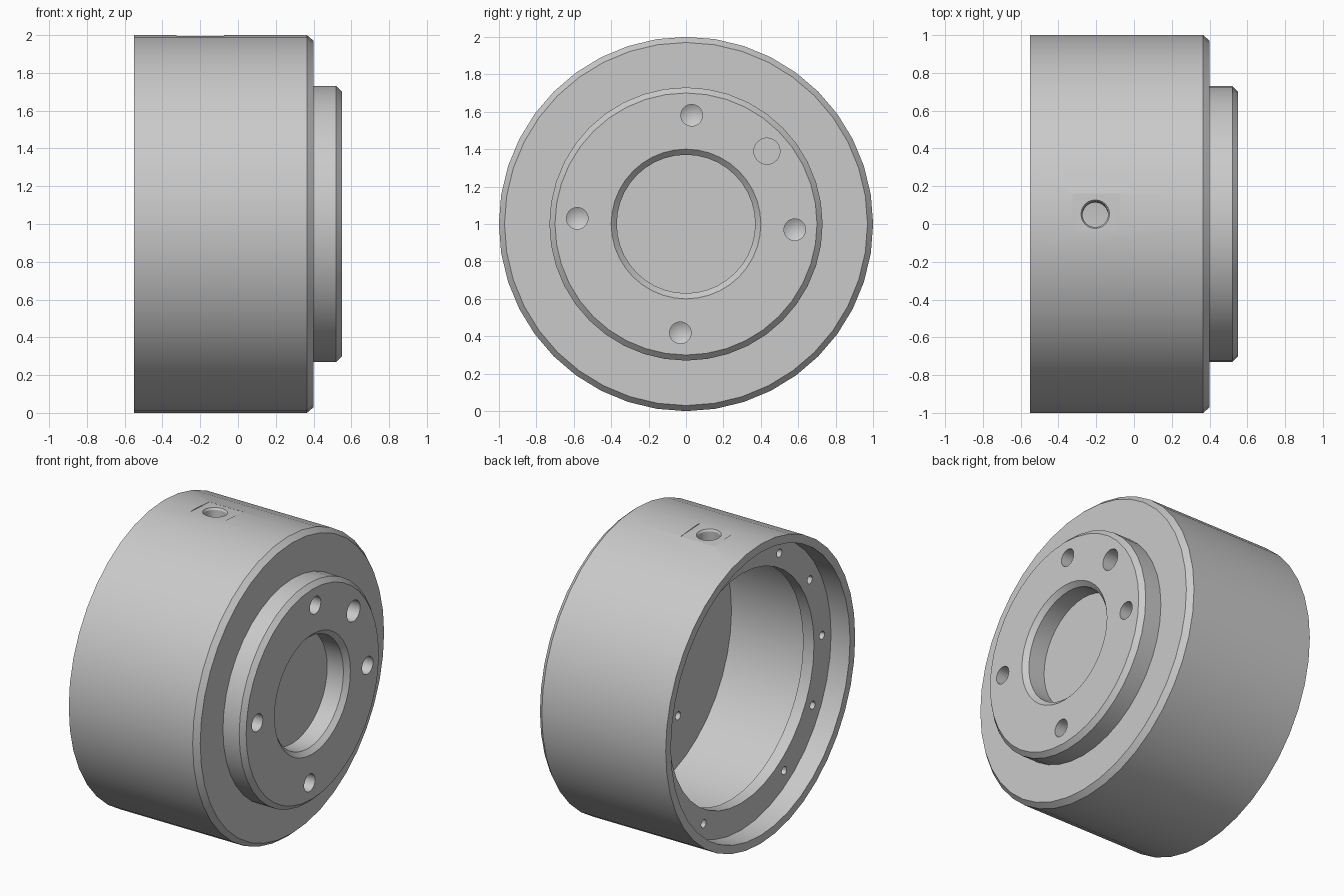
import bpy, bmesh
from math import cos, sin, pi, radians
from mathutils import Matrix

cube = bpy.data.objects.get("Cube")
if cube:
    bpy.data.objects.remove(cube, do_unlink=True)

steel = bpy.data.materials.new("grey_steel")
steel.use_nodes = True
GREY = (0.59, 0.59, 0.59, 1)
steel.diffuse_color = GREY
steel.node_tree.nodes["Principled BSDF"].inputs["Base Color"].default_value = GREY


def lathe(name, profile, segments, matrix):
    """Spin an (x, radius) profile around the x axis into a closed solid."""
    bm = bmesh.new()
    verts = [bm.verts.new((x, 0, r)) for x, r in profile]
    edges = [bm.edges.new(pair) for pair in zip(verts, verts[1:])]
    bmesh.ops.spin(bm, geom=verts + edges, cent=(0, 0, 0), axis=(1, 0, 0),
                   angle=2 * pi, steps=segments)
    bmesh.ops.remove_doubles(bm, verts=bm.verts[:], dist=0.0005)
    bmesh.ops.recalc_face_normals(bm, faces=bm.faces[:])
    bm.transform(matrix)
    mesh = bpy.data.meshes.new(name)
    bm.to_mesh(mesh)
    bm.free()
    mesh.materials.append(steel)
    obj = bpy.data.objects.new(name, mesh)
    bpy.context.collection.objects.link(obj)
    return obj


def cut(body, cutter):
    """Subtract the cutter from the body and throw the cutter away."""
    cutter.hide_render = True
    mod = body.modifiers.new("cut", "BOOLEAN")
    mod.operation = "DIFFERENCE"
    mod.solver = "EXACT"
    mod.object = cutter
    bpy.context.view_layer.objects.active = body
    bpy.ops.object.modifier_apply(modifier=mod.name)
    bpy.data.objects.remove(cutter, do_unlink=True)


def on_ring(radius, degrees):
    a = radians(degrees)
    return Matrix.Translation((0, radius * cos(a), 1 + radius * sin(a)))


# Housing: blind bore and hub on +x, cup with an overhanging lip open on -x
housing = lathe("housing", [
    (0.40, 0), (0.40, 0.37), (0.52, 0.37), (0.55, 0.40),
    (0.55, 0.70), (0.52, 0.73), (0.40, 0.73), (0.40, 0.97),
    (0.365, 1), (-0.55, 1), (-0.55, 0.945), (-0.41, 0.945),
    (-0.41, 0.765), (-0.33, 0.765), (-0.33, 0.88), (0.28, 0.88), (0.28, 0),
], 40, Matrix.Translation((0, 0, 1)))

# Four drilled holes with conical bottoms in the hub face
for i in range(4):
    cut(housing, lathe("hub_drill", [(0.6, 0), (0.6, 0.058), (0.36, 0.058), (0.325, 0)],
                       20, on_ring(0.582, 87 + 90 * i)))

# Flat-bottomed pin hole between two of them
cut(housing, lathe("pin_drill", [(0.6, 0), (0.6, 0.07), (0.38, 0.07), (0.38, 0)],
                   24, on_ring(0.582, 42)))

# Two groups of five screw holes through the lip
for start in (118, 298):
    for i in range(5):
        cut(housing, lathe("lip_drill",
                           [(-0.5, 0), (-0.5, 0.027), (-0.3, 0.027), (-0.3, 0)],
                           12, on_ring(0.85, start + 30 * i)))

# Small hole in the cup floor
cut(housing, lathe("floor_drill", [(0.2, 0), (0.2, 0.027), (0.36, 0.027), (0.36, 0)],
                   12, on_ring(0.582, 237)))

# Milled flat and radial hole on top, tilted with the hub pattern
tilt = Matrix.Translation((0, 0, 1)) @ Matrix.Rotation(radians(-3), 4, "X")
bpy.ops.mesh.primitive_cube_add(size=1)
flat = bpy.context.object
flat.name = "flat_cutter"
flat.data.materials.append(steel)
flat.data.transform(tilt @ Matrix.Translation((-0.2, 0, 1.043))
                    @ Matrix.Diagonal((0.25, 0.22, 0.1, 1)))
cut(housing, flat)
upright = tilt @ Matrix.Translation((-0.205, 0, 0)) @ Matrix.Rotation(radians(-90), 4, "Y")
cut(housing, lathe("radial_drill", [(0.6, 0), (0.6, 0.068), (0.98, 0.068), (1.0, 0.08),
                                    (1.1, 0.08), (1.1, 0)], 24, upright))

# Smooth round walls, crisp edges
bpy.ops.object.select_all(action="DESELECT")
housing.select_set(True)
bpy.context.view_layer.objects.active = housing
bpy.ops.object.shade_smooth_by_angle(angle=radians(30))
